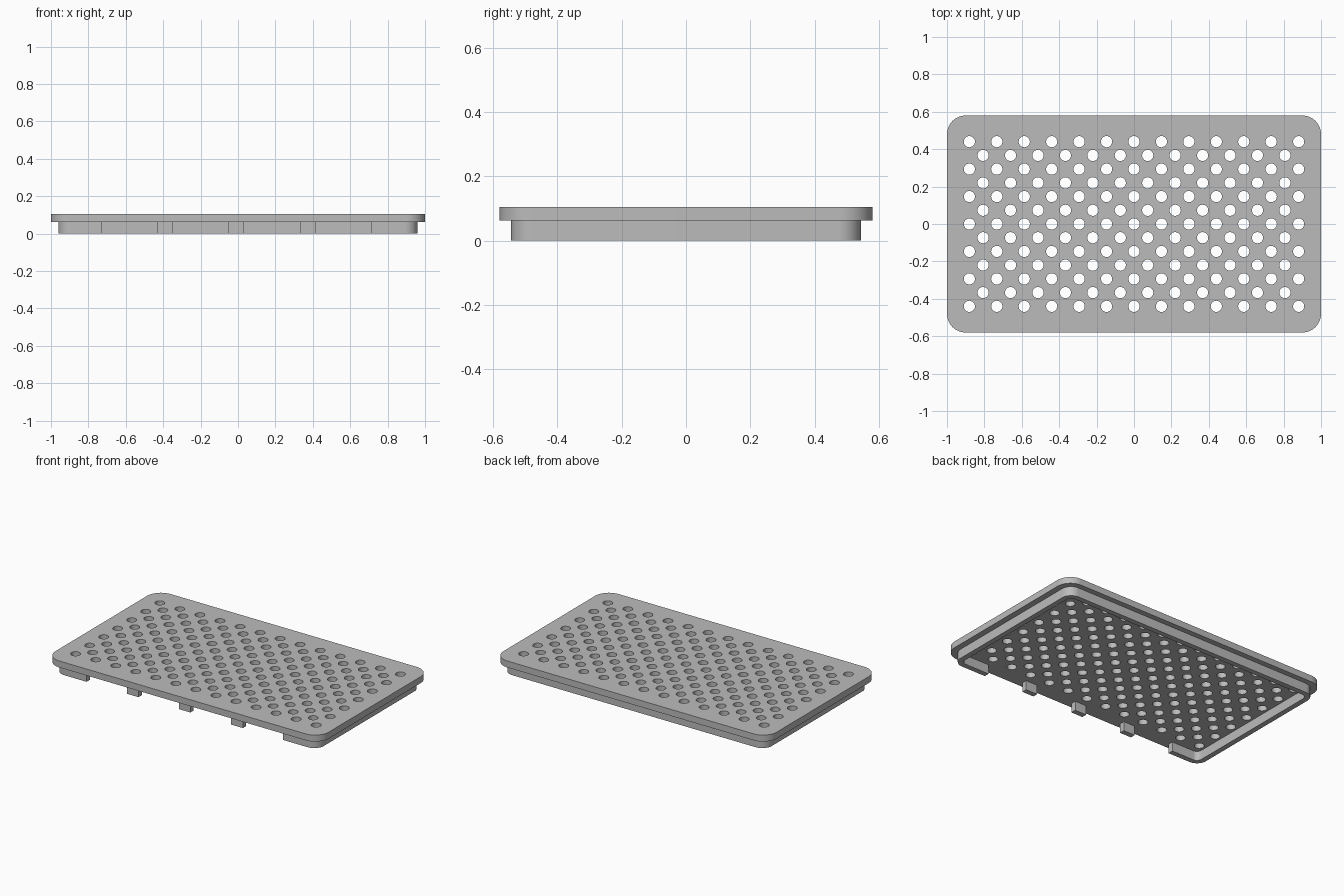
import bpy
import bmesh
from math import cos, sin, pi, radians

cube = bpy.data.objects.get("Cube")
if cube:
    bpy.data.objects.remove(cube, do_unlink=True)

# Single grey material
grey = bpy.data.materials.new("plain grey")
grey.use_nodes = True
tone = (0.5, 0.5, 0.5, 1)
grey.diffuse_color = tone
grey.node_tree.nodes["Principled BSDF"].inputs["Base Color"].default_value = tone


def arc(cx, cy, r, start, sweep, n):
    return [(cx + r * cos(start + sweep * i / n), cy + r * sin(start + sweep * i / n))
            for i in range(n + 1)]


def rounded_rect(hx, hy, r, n=12):
    """Counter-clockwise outline, beginning at the front left corner."""
    pts = []
    for k, (sx, sy) in enumerate([(1, -1), (1, 1), (-1, 1), (-1, -1)]):
        pts += arc(sx * (hx - r), sy * (hy - r), r, (k - 1) * pi / 2, pi / 2, n)
    return pts


def extrude_outlines(name, outlines, z0, z1):
    """Fill flat outlines (inner ones become holes) and give them thickness."""
    curve = bpy.data.curves.new(name, "CURVE")
    curve.dimensions = "2D"
    curve.fill_mode = "BOTH"
    curve.extrude = (z1 - z0) / 2
    for pts in outlines:
        spline = curve.splines.new("POLY")
        spline.points.add(len(pts) - 1)
        for point, (x, y) in zip(spline.points, pts):
            point.co = (x, y, 0, 1)
        spline.use_cyclic_u = True
    obj = bpy.data.objects.new(name, curve)
    bpy.context.collection.objects.link(obj)
    bpy.ops.object.select_all(action="DESELECT")
    obj.select_set(True)
    bpy.context.view_layer.objects.active = obj
    bpy.ops.object.convert(target="MESH")
    obj = bpy.context.object
    obj.name = name
    # Weld the caps to the walls
    bm = bmesh.new()
    bm.from_mesh(obj.data)
    bmesh.ops.translate(bm, verts=bm.verts, vec=(0, 0, (z0 + z1) / 2))
    bmesh.ops.remove_doubles(bm, verts=bm.verts, dist=1e-5)
    bmesh.ops.recalc_face_normals(bm, faces=bm.faces)
    bm.to_mesh(obj.data)
    bm.free()
    obj.data.materials.clear()
    obj.data.materials.append(grey)
    bpy.ops.object.shade_smooth_by_angle(angle=radians(30))
    return obj


PLATE_BOTTOM, PLATE_TOP = 0.062, 0.105

# Perforated plate: staggered rows of round holes
STEP = 0.1467
holes = []
for row in range(-6, 7):
    for col in range(-12, 13):
        if row % 2 == col % 2:
            x, y = col * STEP / 2, row * STEP / 2
            holes.append(arc(x, y, 0.03, 0, 2 * pi, 24)[:-1])
extrude_outlines("perforated_plate", [rounded_rect(1, 0.58, 0.1)] + holes,
                 PLATE_BOTTOM, PLATE_TOP)

# Rim under the plate, open along the front
HX, HY, WALL = 0.96, 0.544, 0.035
LEFT_END, RIGHT_END = 0.711, -0.727
outer = rounded_rect(HX, HY, 0.07)
inner = rounded_rect(HX - WALL, HY - WALL, 0.035)
rim = ([(LEFT_END, -HY)] + outer + [(RIGHT_END, -HY), (RIGHT_END, WALL - HY)]
       + inner[::-1] + [(LEFT_END, WALL - HY)])
extrude_outlines("rim", [rim], 0, PLATE_BOTTOM)

# Short tabs that stand in the front opening
for i, x in enumerate([-0.39, -0.01, 0.374]):
    a, b = x - 0.0425, x + 0.0425
    tab = [(a, -HY), (b, -HY), (b, WALL - HY), (a, WALL - HY)]
    extrude_outlines(f"front_tab_{i + 1}", [tab], 0, PLATE_BOTTOM)
